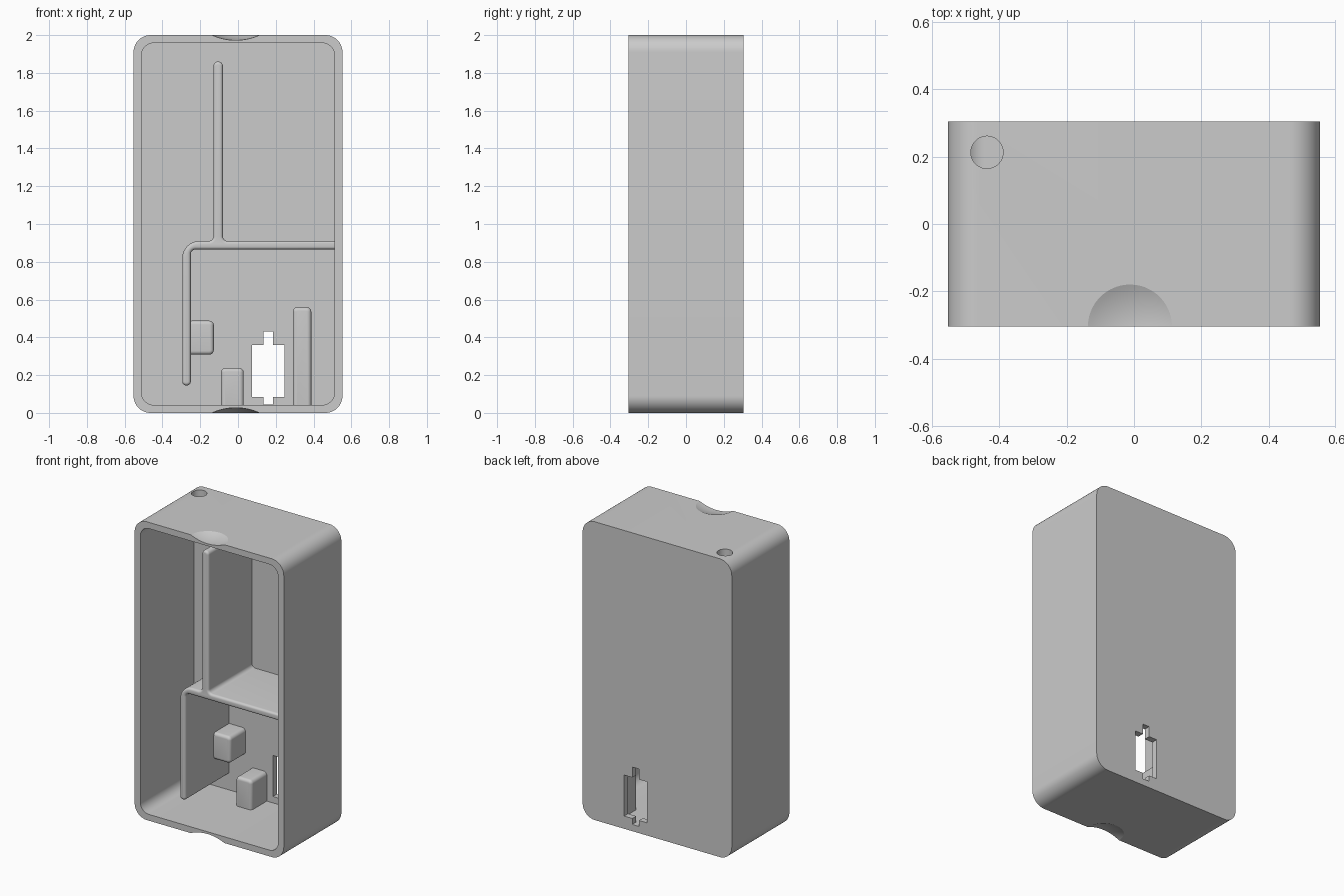
import bpy, bmesh, math
from mathutils import Vector

if "Cube" in bpy.data.objects:
    bpy.data.objects.remove(bpy.data.objects["Cube"], do_unlink=True)

GREY = (0.6, 0.6, 0.6, 1.0)
grey = bpy.data.materials.new("light grey plastic")
grey.use_nodes = True
grey.diffuse_color = GREY
grey.node_tree.nodes["Principled BSDF"].inputs["Base Color"].default_value = GREY

W, D, H = 0.553, 0.305, 2.0     # half width, half depth, height
WALL = 0.042
BACK = D - WALL                 # inner face of the back wall
IN = W - WALL


def round_corners(points, steps):
    """Replace each (x, z, radius) corner with an arc."""
    out = []
    for i, (x, z, r) in enumerate(points):
        p = Vector((x, z))
        if r == 0:
            out.append(p)
            continue
        a = (Vector(points[i - 1][:2]) - p).normalized()
        b = (Vector(points[(i + 1) % len(points)][:2]) - p).normalized()
        half = a.angle(b) / 2
        centre = p + (a + b).normalized() * (r / math.sin(half))
        start = p + a * (r / math.tan(half)) - centre
        end = p + b * (r / math.tan(half)) - centre
        for k in range(steps + 1):
            t = k / steps
            sweep = math.pi - 2 * half
            out.append(centre + (start * math.sin((1 - t) * sweep)
                                 + end * math.sin(t * sweep)) / math.sin(sweep))
    return out


def prism(name, points, y0, y1, bevel=0.0, steps=8):
    """Extrude a front outline from y0 back to y1, softening the front rim."""
    bm = bmesh.new()
    verts = [bm.verts.new((p.x, y0, p.y)) for p in round_corners(points, steps)]
    front = bm.faces.new(verts)
    ext = bmesh.ops.extrude_face_region(bm, geom=[front], use_keep_orig=True)
    back = [g for g in ext["geom"] if isinstance(g, bmesh.types.BMVert)]
    bmesh.ops.translate(bm, verts=back, vec=(0, y1 - y0, 0))
    bmesh.ops.recalc_face_normals(bm, faces=bm.faces)
    if bevel:
        rim = [e for e in bm.edges if all(abs(v.co.y - y0) < 1e-5 for v in e.verts)]
        bmesh.ops.bevel(bm, geom=rim, offset=bevel, segments=5, profile=0.5,
                        affect='EDGES', clamp_overlap=True)
    mesh = bpy.data.meshes.new(name)
    bm.to_mesh(mesh)
    bm.free()
    mesh.materials.append(grey)
    obj = bpy.data.objects.new(name, mesh)
    bpy.context.collection.objects.link(obj)
    return obj


def box_outline(x0, x1, z0, z1, r=0.0):
    return [(x0, z0, r), (x1, z0, r), (x1, z1, r), (x0, z1, r)]


def activate(obj):
    bpy.ops.object.select_all(action='DESELECT')
    obj.select_set(True)
    bpy.context.view_layer.objects.active = obj


def smooth(obj):
    activate(obj)
    bpy.ops.object.shade_smooth_by_angle(angle=math.radians(20))


# Case: rounded tray, open at the front
case = prism("case", box_outline(-W, W, 0, H, 0.09), -D, D, steps=16)
cutters = [prism("cavity_cutter", box_outline(-IN, IN, WALL, H - WALL, 0.065),
                 -D - 0.1, BACK, steps=12)]

# Switch opening with a tab slot above and below
switch = [(0.135, 0.045), (0.185, 0.045), (0.185, 0.085), (0.245, 0.085),
          (0.245, 0.36), (0.185, 0.36), (0.185, 0.43), (0.135, 0.43),
          (0.135, 0.36), (0.075, 0.36), (0.075, 0.085), (0.135, 0.085)]
cutters.append(prism("switch_cutter", [(x, z, 0) for x, z in switch], 0.2, D + 0.1))

# Shallow thumb dents at the front of the top and bottom walls
for name, z in (("top_dent_cutter", H + 0.276), ("bottom_dent_cutter", -0.276)):
    bpy.ops.mesh.primitive_uv_sphere_add(segments=80, ring_count=60, radius=0.303,
                                         location=(-0.012, -D, z),
                                         rotation=(0.01, 0.01, 0))
    bpy.context.object.name = name
    cutters.append(bpy.context.object)

# Round cable hole through the top wall
bpy.ops.mesh.primitive_cylinder_add(vertices=48, radius=0.048, depth=0.2,
                                    location=(-0.437, 0.213, H))
bpy.context.object.name = "cable_hole_cutter"
cutters.append(bpy.context.object)

for cutter in cutters:
    cutter.hide_render = True
    mod = case.modifiers.new("cut", 'BOOLEAN')
    mod.operation, mod.solver, mod.object = 'DIFFERENCE', 'EXACT', cutter
    activate(case)
    bpy.ops.object.modifier_apply(modifier=mod.name)
    bpy.data.objects.remove(cutter, do_unlink=True)
smooth(case)

# Inner divider: shelf, upright rib above it and side wall below it
END = IN + 0.02
divider = [(-0.295, 0.145, 0.021), (-0.25, 0.145, 0.021), (-0.25, 0.865, 0.025),
           (END, 0.865, 0), (END, 0.91, 0), (-0.08, 0.91, 0.025),
           (-0.08, 1.86, 0.024), (-0.13, 1.86, 0.024), (-0.13, 0.91, 0.025),
           (-0.295, 0.91, 0.09)]
smooth(prism("divider", divider, -0.2, BACK + 0.01, bevel=0.016))

# Support blocks on the back wall
blocks = {
    "side_block": (-0.27, -0.128, 0.308, 0.488),
    "floor_block": (-0.09, 0.03, 0.02, 0.238),
    "tall_block": (0.29, 0.388, 0.02, 0.56),
}
for name, dims in blocks.items():
    smooth(prism(name, box_outline(*dims, 0.025), 0.1, BACK + 0.01, bevel=0.02))
